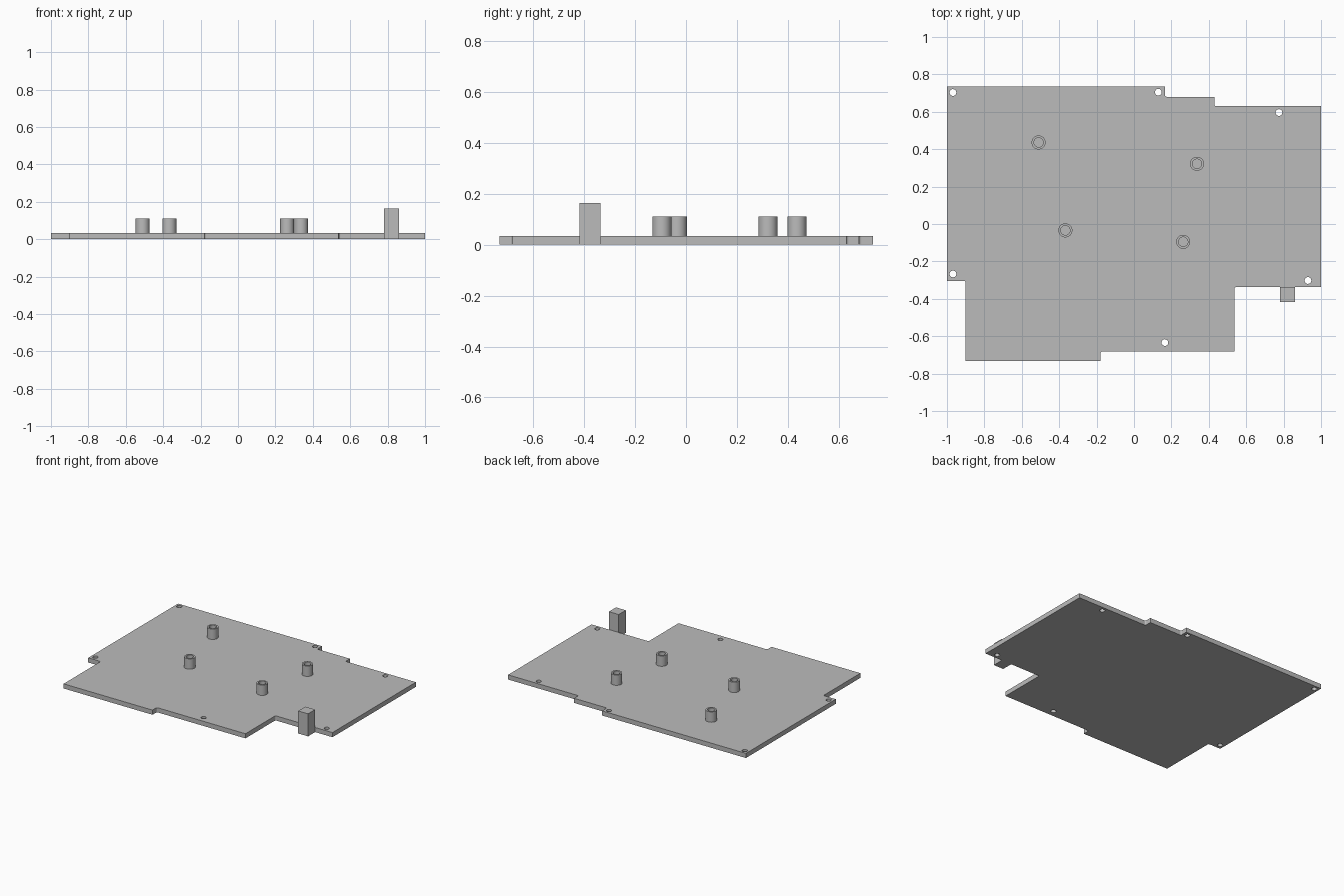
import bpy, bmesh
from math import cos, sin, tau
from mathutils import Vector, Matrix

if "Cube" in bpy.data.objects:
    bpy.data.objects.remove(bpy.data.objects["Cube"], do_unlink=True)

THICK = 0.034

grey = bpy.data.materials.new("plain_grey")
grey.use_nodes = True
grey.diffuse_color = (0.5, 0.5, 0.5, 1)
grey.node_tree.nodes["Principled BSDF"].inputs["Base Color"].default_value = (0.5, 0.5, 0.5, 1)


def add_object(name, bm, smooth=False):
    mesh = bpy.data.meshes.new(name)
    bm.to_mesh(mesh)
    bm.free()
    obj = bpy.data.objects.new(name, mesh)
    bpy.context.collection.objects.link(obj)
    mesh.materials.clear()
    mesh.materials.append(grey)
    if smooth:
        bpy.ops.object.select_all(action='DESELECT')
        obj.select_set(True)
        bpy.context.view_layer.objects.active = obj
        bpy.ops.object.shade_smooth_by_angle()
    return obj


def circle(cx, cy, r, n=24):
    return [(cx + r * cos(tau * i / n), cy + r * sin(tau * i / n)) for i in range(n)]


def fillet_inner(points, r=0.01):
    """Round only the inward corners of a clockwise outline."""
    result = []
    for i, p in enumerate(points):
        p = Vector(p)
        a = (Vector(points[i - 1]) - p).normalized()
        b = (Vector(points[(i + 1) % len(points)]) - p).normalized()
        if a.x * b.y - a.y * b.x < 0:
            for k in range(5):
                t = tau / 4 * k / 4
                result.append(p + r * (a * (1 - sin(t)) + b * (1 - cos(t))))
        else:
            result.append(p)
    return result


# Board with stepped outline and screw holes
outline = [(-1, 0.735), (0.165, 0.735), (0.165, 0.68), (0.43, 0.68), (0.43, 0.63),
           (1, 0.63), (1, -0.336), (0.538, -0.336), (0.538, -0.682), (-0.18, -0.682),
           (-0.18, -0.732), (-0.9, -0.732), (-0.9, -0.304), (-1, -0.304)]
holes = [(-0.968, 0.703), (0.13, 0.705), (0.775, 0.596),
         (-0.968, -0.267), (0.93, -0.302), (0.165, -0.634)]

curve = bpy.data.curves.new("board_outline", 'CURVE')
curve.dimensions = '2D'
curve.fill_mode = 'BOTH'
curve.extrude = THICK / 2
for loop in [fillet_inner(outline)] + [circle(x, y, 0.018) for x, y in holes]:
    spline = curve.splines.new('POLY')
    spline.points.add(len(loop) - 1)
    for point, (x, y) in zip(spline.points, loop):
        point.co = (x, y, 0, 1)
    spline.use_cyclic_u = True
helper = bpy.data.objects.new("board_outline", curve)
bpy.context.collection.objects.link(helper)
bpy.context.view_layer.update()
filled = bpy.data.meshes.new_from_object(
    helper.evaluated_get(bpy.context.evaluated_depsgraph_get()))
bpy.data.objects.remove(helper, do_unlink=True)

bm = bmesh.new()
bm.from_mesh(filled)
bmesh.ops.remove_doubles(bm, verts=bm.verts[:], dist=0.0001)
bmesh.ops.translate(bm, verts=bm.verts[:], vec=(0, 0, THICK / 2))
bmesh.ops.recalc_face_normals(bm, faces=bm.faces[:])
for face in bm.faces:
    face.smooth = False
add_object("board", bm)

# Hollow standoffs
for i, (x, y) in enumerate([(-0.51, 0.436), (0.337, 0.322), (-0.367, -0.034), (0.263, -0.095)]):
    bm = bmesh.new()
    ring = [(0.025, THICK), (0.025, 0.11), (0.0375, 0.11), (0.0375, THICK)]
    verts = [bm.verts.new((r, 0, z)) for r, z in ring]
    edges = [bm.edges.new(pair) for pair in zip(verts, verts[1:])]
    bmesh.ops.spin(bm, geom=verts + edges, cent=(0, 0, 0), axis=(0, 0, 1),
                   angle=tau, steps=32, use_duplicate=False)
    bmesh.ops.remove_doubles(bm, verts=bm.verts[:], dist=0.0001)
    bmesh.ops.recalc_face_normals(bm, faces=bm.faces[:])
    # Make the outer wall face outwards
    wall = max(bm.faces, key=lambda f: f.calc_center_median().xy.length)
    if wall.normal.dot(wall.calc_center_median()) < 0:
        bmesh.ops.reverse_faces(bm, faces=bm.faces[:])
    add_object(f"standoff_{i + 1}", bm, smooth=True).location = (x, y, 0)

# Upright block against the front edge
bm = bmesh.new()
bmesh.ops.create_cube(bm, size=1, matrix=Matrix.Translation((0.82, -0.377, 0.0825))
                      @ Matrix.Diagonal((0.08, 0.082, 0.165, 1)))
add_object("edge_block", bm)
